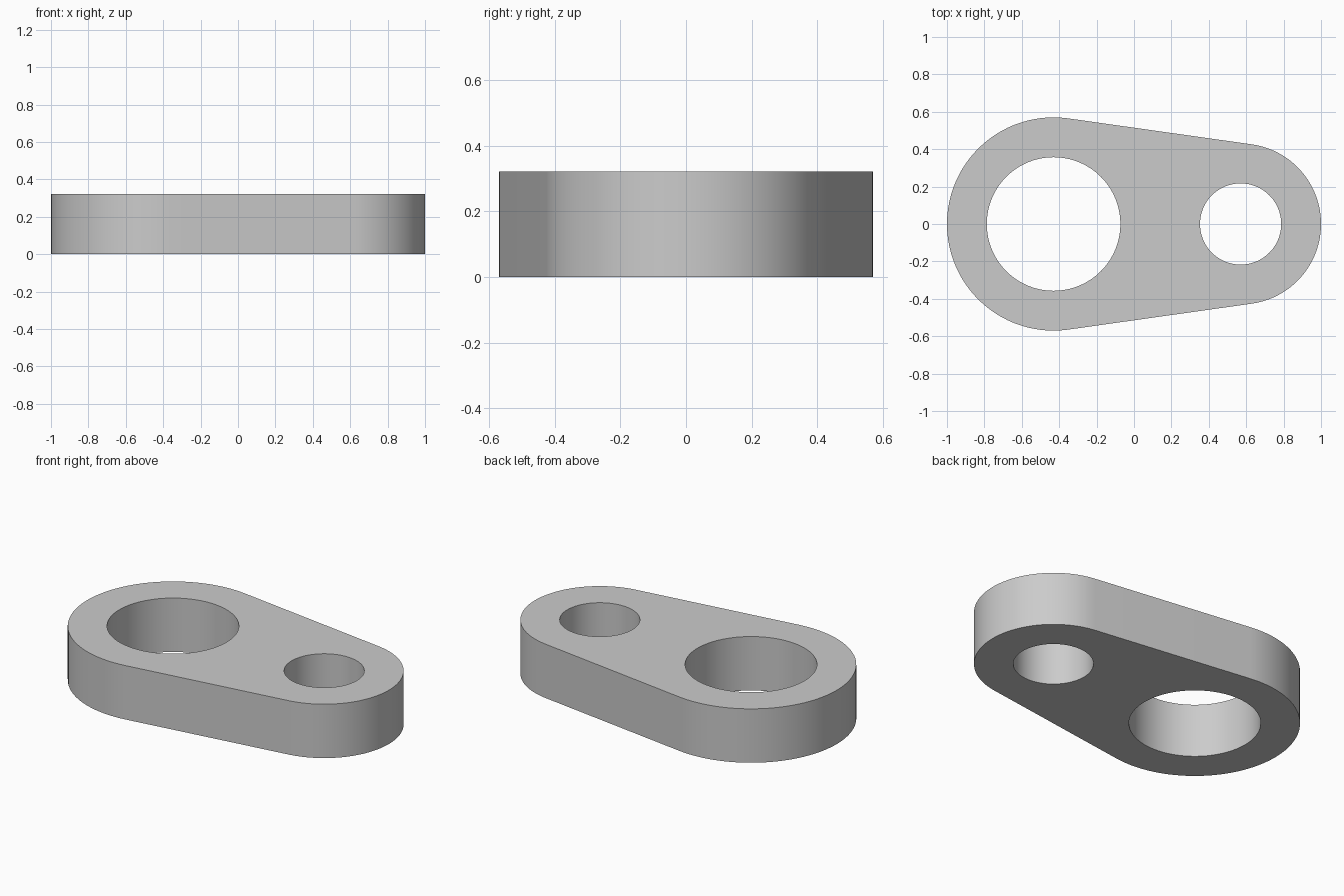
import bpy
import bmesh
from math import acos, cos, sin, pi

cube = bpy.data.objects.get("Cube")
if cube:
    bpy.data.objects.remove(cube, do_unlink=True)

THICKNESS = 0.322
BIG_X, BIG_R, BIG_HOLE = -0.43, 0.57, 0.357
SMALL_X, SMALL_R, SMALL_HOLE = 0.57, 0.43, 0.217
STEPS = 64


def arc(x, radius, start, end, steps):
    """Points along an arc centred on the x axis, both ends included."""
    angles = [start + (end - start) * i / steps for i in range(steps + 1)]
    return [(x + radius * cos(a), radius * sin(a), 0) for a in angles]


def add_loop(bm, points):
    verts = [bm.verts.new(p) for p in points]
    return [bm.edges.new((v, verts[i - 1])) for i, v in enumerate(verts)]


# Outline: two arcs joined by their common tangents
tangent = acos((BIG_R - SMALL_R) / (SMALL_X - BIG_X))
outline = (arc(SMALL_X, SMALL_R, -tangent, tangent, STEPS)
           + arc(BIG_X, BIG_R, tangent, 2 * pi - tangent, STEPS))

# Flat profile with both holes
bm = bmesh.new()
edges = add_loop(bm, outline)
for x, radius in ((BIG_X, BIG_HOLE), (SMALL_X, SMALL_HOLE)):
    edges += add_loop(bm, arc(x, radius, 0, 2 * pi, 2 * STEPS)[:-1])
bmesh.ops.triangle_fill(bm, edges=edges, use_beauty=True)

# Thicken into a plate
result = bmesh.ops.extrude_face_region(bm, geom=bm.faces[:], use_keep_orig=True)
top = [g for g in result["geom"] if isinstance(g, bmesh.types.BMVert)]
bmesh.ops.translate(bm, verts=top, vec=(0, 0, THICKNESS))
bmesh.ops.recalc_face_normals(bm, faces=bm.faces[:])

mesh = bpy.data.meshes.new("link_plate")
bm.to_mesh(mesh)
bm.free()
plate = bpy.data.objects.new("link_plate", mesh)
bpy.context.collection.objects.link(plate)

# Plain grey material
grey = bpy.data.materials.new("light_grey")
grey.use_nodes = True
colour = (0.6, 0.6, 0.6, 1)
grey.diffuse_color = colour
grey.node_tree.nodes["Principled BSDF"].inputs["Base Color"].default_value = colour
mesh.materials.append(grey)

# Smooth round walls, sharp rims
bpy.ops.object.select_all(action="DESELECT")
plate.select_set(True)
bpy.context.view_layer.objects.active = plate
bpy.ops.object.shade_smooth_by_angle(angle=pi / 6)
